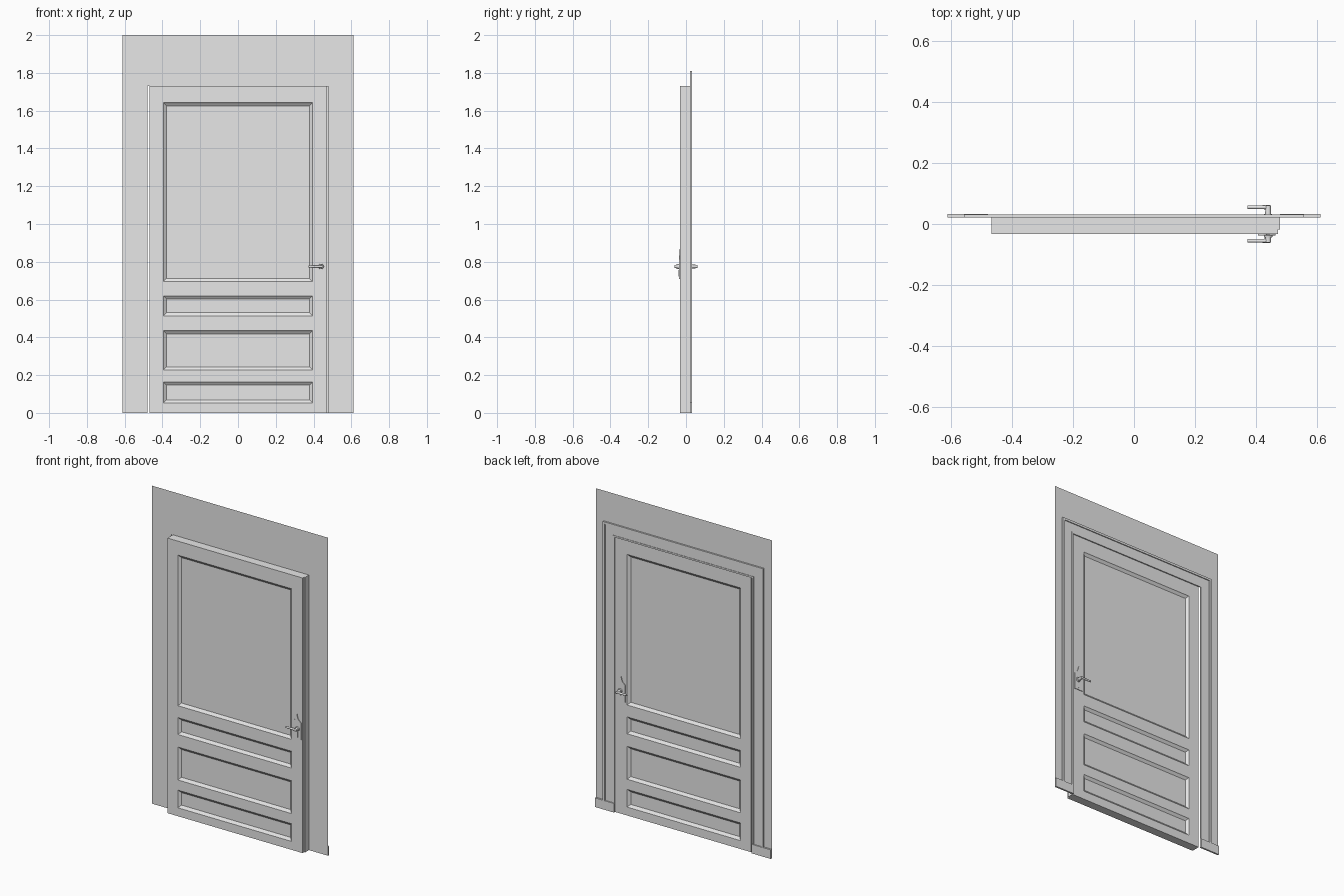
import bpy
import bmesh
import math
from mathutils import Matrix, Vector

cube = bpy.data.objects.get("Cube")
if cube:
    bpy.data.objects.remove(cube, do_unlink=True)

GREY = (0.8, 0.8, 0.8, 1.0)
paint = bpy.data.materials.new("light_grey_paint")
paint.use_nodes = True
paint.diffuse_color = GREY
paint.node_tree.nodes["Principled BSDF"].inputs["Base Color"].default_value = GREY

FRONT, WALL = -0.033, 0.021      # door front and wall plane depths
OPEN_X, OPEN_Z = 0.479, 1.73     # half width and height of the opening


def finish(name, bm, smooth=False):
    mesh = bpy.data.meshes.new(name)
    bm.to_mesh(mesh)
    bm.free()
    mesh.materials.append(paint)
    obj = bpy.data.objects.new(name, mesh)
    bpy.context.collection.objects.link(obj)
    if smooth:
        bpy.ops.object.select_all(action='DESELECT')
        obj.select_set(True)
        bpy.context.view_layer.objects.active = obj
        bpy.ops.object.shade_smooth_by_angle(angle=math.radians(40))
    return obj


def prism(name, outline, y0, y1):
    """Outline in x and z, extruded from y0 to y1 (a bare sheet if equal)."""
    bm = bmesh.new()
    face = bm.faces.new([bm.verts.new((x, y0, z)) for x, z in outline])
    if y1 != y0:
        new = bmesh.ops.extrude_face_region(bm, geom=[face])["geom"]
        verts = [v for v in new if isinstance(v, bmesh.types.BMVert)]
        bmesh.ops.translate(bm, verts=verts, vec=(0, y1 - y0, 0))
        bmesh.ops.recalc_face_normals(bm, faces=bm.faces)
    return finish(name, bm)


def rect(x0, x1, z0, z1):
    return [(x0, z0), (x1, z0), (x1, z1), (x0, z1)]


def arch(inner, outer, z_in, z_out, bottom):
    """Square U-shaped surround, open at the bottom."""
    return [(-outer, bottom), (-inner, bottom), (-inner, z_in), (inner, z_in),
            (inner, bottom), (outer, bottom), (outer, z_out), (-outer, z_out)]


# Wall sheet with the doorway left open
prism("wall", arch(OPEN_X, 0.612, OPEN_Z, 2.0, 0), WALL, WALL)

# Casing on the back: flat band with raised outer bead and small inner bead
prism("casing_band", arch(OPEN_X, 0.558, OPEN_Z, 1.81, 0.055), WALL, 0.025)
prism("casing_outer_bead", arch(0.544, 0.558, 1.796, 1.81, 0.055), WALL, 0.031)
prism("casing_inner_bead", arch(OPEN_X, 0.489, OPEN_Z, 1.74, 0.055), WALL, 0.028)

# Skirting blocks beside the door
prism("left_skirting", rect(OPEN_X, 0.612, 0, 0.057), WALL, 0.032)
prism("right_skirting", rect(-0.612, -OPEN_X, 0, 0.057), WALL, 0.032)

# Door slab with four sunken panels on both faces
PANEL_X = 0.395
PANELS = [(0.053, 0.164), (0.228, 0.435), (0.514, 0.62), (0.695, 1.642)]
left, right = -0.468, 0.472
bm = bmesh.new()
size = Vector((right - left, WALL - FRONT, OPEN_Z))
middle = Vector(((left + right) / 2, (WALL + FRONT) / 2, OPEN_Z / 2))
bmesh.ops.create_cube(bm, size=1, matrix=Matrix.Translation(middle) @ Matrix.Diagonal(size.to_4d()))
cuts = [((s * PANEL_X, 0, 0), (1, 0, 0)) for s in (-1, 1)]
cuts += [((0, 0, z), (0, 0, 1)) for span in PANELS for z in span]
for point, normal in cuts:
    bmesh.ops.bisect_plane(bm, geom=bm.verts[:] + bm.edges[:] + bm.faces[:],
                           plane_co=point, plane_no=normal)
bm.normal_update()


def in_panel(face):
    c = face.calc_center_median()
    return (abs(face.normal.y) > 0.9 and abs(c.x) < PANEL_X
            and any(a < c.z < b for a, b in PANELS))


sunk = [f for f in bm.faces if in_panel(f)]
for width, depth in ((0.004, -0.003), (0.019, -0.010)):
    bmesh.ops.inset_individual(bm, faces=sunk, thickness=width, depth=depth)
finish("door", bm)

# Rebate strip along the latch edge
prism("latch_strip", rect(right, OPEN_X, 0, OPEN_Z), -0.018, WALL)


def rod(name, start, end, r0, r1, sides=16):
    start, end = Vector(start), Vector(end)
    axis = end - start
    bm = bmesh.new()
    turn = axis.to_track_quat('Z', 'Y').to_matrix().to_4x4()
    bmesh.ops.create_cone(bm, cap_ends=True, segments=sides, radius1=r0, radius2=r1,
                          depth=axis.length,
                          matrix=Matrix.Translation((start + end) / 2) @ turn)
    return finish(name, bm, smooth=True)


# Handle set on each face: pointed plate, keyhole cover, spindle and lever
PLATE_X, LEVER_Z = 0.435, 0.775
half_top = [(0.029, 0.71), (0.029, 0.815), (0.02, 0.825), (0.011, 0.832), (0.005, 0.845)]
plate = [(PLATE_X + x, z) for x, z in half_top] + [(PLATE_X, 0.865)]
plate += [(PLATE_X - x, z) for x, z in reversed(half_top)]
for side, face_y, out in (("front", FRONT, -1), ("back", WALL, 1)):
    prism(side + "_handle_plate", plate, face_y, face_y + out * 0.004)
    prism(side + "_keyhole_cover", rect(PLATE_X - 0.008, PLATE_X + 0.008, 0.722, 0.757),
          face_y + out * 0.004, face_y + out * 0.006)
    prism(side + "_keyhole", rect(PLATE_X - 0.002, PLATE_X + 0.002, 0.73, 0.748),
          face_y + out * 0.006, face_y + out * 0.007)
    lever_y = out * 0.055
    spindle_x = PLATE_X + 0.005
    rod(side + "_spindle_collar", (spindle_x, face_y, LEVER_Z),
        (spindle_x, face_y + out * 0.012, LEVER_Z), 0.015, 0.013)
    rod(side + "_spindle", (spindle_x, face_y, LEVER_Z),
        (spindle_x, out * 0.06, LEVER_Z), 0.010, 0.009)
    rod(side + "_lever", (spindle_x + 0.006, lever_y, LEVER_Z),
        (0.372, lever_y, LEVER_Z), 0.007, 0.0055)
